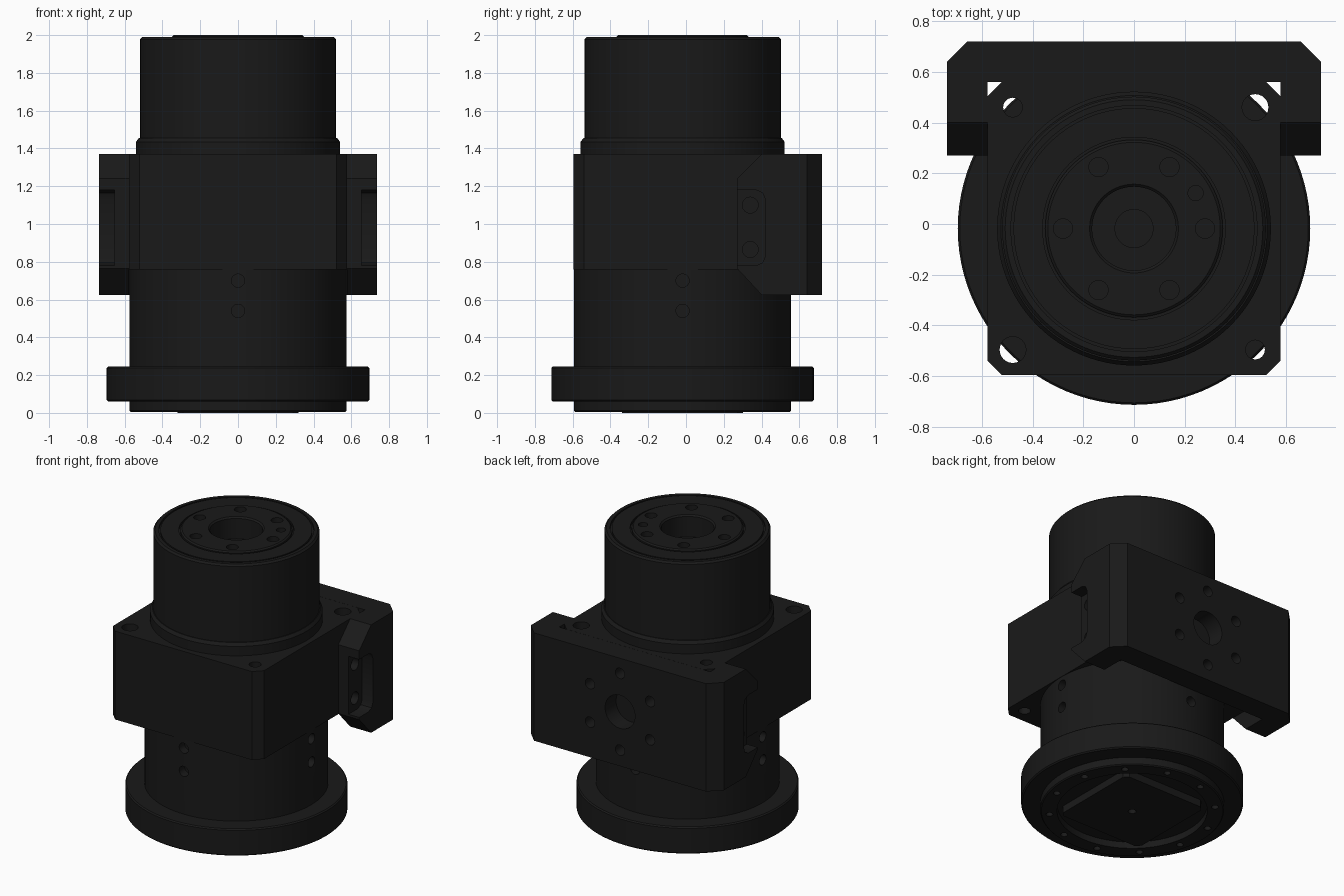
import bpy, bmesh
from math import pi, cos, sin
from mathutils import Matrix, Vector

if "Cube" in bpy.data.objects:
    bpy.data.objects.remove(bpy.data.objects["Cube"])

AXIS_Y = -0.018

black = bpy.data.materials.new("black_metal")
black.use_nodes = True
black.diffuse_color = (0.01, 0.01, 0.01, 1)
black.node_tree.nodes["Principled BSDF"].inputs["Base Color"].default_value = black.diffuse_color


def finish(name, bm):
    bmesh.ops.recalc_face_normals(bm, faces=bm.faces)
    mesh = bpy.data.meshes.new(name)
    bm.to_mesh(mesh)
    bm.free()
    mesh.materials.append(black)
    obj = bpy.data.objects.new(name, mesh)
    bpy.context.collection.objects.link(obj)
    return obj


def activate(obj):
    bpy.ops.object.select_all(action="DESELECT")
    obj.select_set(True)
    bpy.context.view_layer.objects.active = obj


def smooth(obj):
    activate(obj)
    bpy.ops.object.shade_smooth_by_angle(angle=0.5)


def lathe(name, profile, steps=96):
    bm = bmesh.new()
    verts = [bm.verts.new((r, AXIS_Y, z)) for r, z in profile]
    edges = [bm.edges.new(pair) for pair in zip(verts, verts[1:])]
    bmesh.ops.spin(bm, geom=verts + edges, cent=(0, AXIS_Y, 0), axis=(0, 0, 1),
                   angle=2 * pi, steps=steps, use_merge=True)
    bmesh.ops.remove_doubles(bm, verts=bm.verts, dist=1e-5)
    return finish(name, bm)


def prism(bm, outline, offset):
    """Extrude a planar outline of 3D points along an offset."""
    face = bm.faces.new([bm.verts.new(p) for p in outline])
    new = bmesh.ops.extrude_face_region(bm, geom=[face])["geom"]
    moved = [v for v in new if isinstance(v, bmesh.types.BMVert)]
    bmesh.ops.translate(bm, verts=moved, vec=offset)


def hole(bm, centre, direction, radius, depth):
    """Add a cylinder reaching the given depth on both sides of its centre."""
    turn = Vector(direction).to_track_quat("Z", "Y").to_matrix().to_4x4()
    bmesh.ops.create_cone(bm, cap_ends=True, segments=24, radius1=radius, radius2=radius,
                          depth=2 * depth, matrix=Matrix.Translation(centre) @ turn)


def cut(target, bm):
    cutter = finish("cutter", bm)
    cutter.hide_render = True
    mod = target.modifiers.new("holes", "BOOLEAN")
    mod.operation = "DIFFERENCE"
    mod.solver = "EXACT"
    mod.object = cutter
    activate(target)
    bpy.ops.object.modifier_apply(modifier=mod.name)
    bpy.data.objects.remove(cutter)


def ring(count, radius, start=0.0):
    for i in range(count):
        a = start + 2 * pi * i / count
        yield radius * cos(a), radius * sin(a)


def chamfered_square(half, c, z):
    pts = []
    for sx, sy in ((1, 1), (-1, 1), (-1, -1), (1, -1)):
        pair = [(sx * half, sy * (half - c)), (sx * (half - c), sy * half)]
        pts += pair if sx * sy > 0 else pair[::-1]
    return [(x, y + AXIS_Y, z) for x, y in pts]


# Lower housing with flange and recessed underside
base = lathe("lower_housing", [
    (0, .05), (.47, .05), (.47, .005), (.568, .005), (.575, .012), (.575, .06),
    (.687, .06), (.695, .068), (.695, .237), (.687, .245), (.575, .245),
    (.575, .765), (0, .765)])
bm = bmesh.new()
for x, y in ring(4, .575):
    for z in (.54, .70):
        hole(bm, (x, y + AXIS_Y, z), (x, y, 0), .035, .06)
for x, y in ring(12, .52, pi / 12):
    hole(bm, (x, y + AXIS_Y, 0), (0, 0, 1), .022, .04)
cut(base, bm)
smooth(base)

# Square plate set in the underside
bm = bmesh.new()
prism(bm, chamfered_square(.32, .03, 0), (0, 0, .06))
plate = finish("bottom_plate", bm)
bm = bmesh.new()
hole(bm, (0, AXIS_Y, 0), (0, 0, 1), .025, .03)
cut(plate, bm)

# Square middle housing with corner bolt holes
bm = bmesh.new()
prism(bm, chamfered_square(.577, .055, .76), (0, 0, .61))
body = finish("middle_housing", bm)
bm = bmesh.new()
for sx in (-1, 1):
    for sy in (-1, 1):
        hole(bm, (sx * .478, sy * .478 + AXIS_Y, 1.06), (0, 0, 1),
             .052 if sx == sy else .038, .4)
cut(body, bm)
smooth(body)

# Back bracket with two forward ears
bm = bmesh.new()
side = [(.27, .765), (.40, .625), (.72, .625), (.72, 1.37), (.40, 1.37), (.27, 1.24)]
prism(bm, [(-.737, y, z) for y, z in side], (1.474, 0, 0))
bracket = finish("back_bracket", bm)
bm = bmesh.new()
prism(bm, [(-.577, 0, .5), (.577, 0, .5), (.577, .56, .5), (-.577, .56, .5)], (0, 0, 1))
cut(bracket, bm)
bm = bmesh.new()
for s in (-1, 1):
    # Vertical chamfer on the back corner
    prism(bm, [(s * .655, .722, .5), (s * .739, .638, .5), (s * .85, .75, .5),
               (s * .75, .85, .5)], (0, 0, 1))
    # Side pocket, open to the front
    pocket = [(.2, .78), (.37, .78), (.405, .795), (.42, .83),
              (.42, 1.13), (.405, 1.165), (.37, 1.18), (.2, 1.18)]
    prism(bm, [(s * .655, y, z) for y, z in pocket], (s * .2, 0, 0))
cut(bracket, bm)
bm = bmesh.new()
for s in (-1, 1):
    for z in (.865, 1.10):
        hole(bm, (s * .655, .34, z), (1, 0, 0), .042, .05)
# Back bore and its bolt circle
hole(bm, (0, .72, 1.0), (0, 1, 0), .115, .12)
for x, z in ring(6, .265, pi / 6):
    hole(bm, (x, .72, 1.0 + z), (0, 1, 0), .036, .1)
cut(bracket, bm)
smooth(bracket)

# Upper rotating drum with stepped bore and raised face
drum = lathe("upper_drum", [
    (0, 1.365), (.54, 1.365), (.54, 1.435), (.525, 1.455), (.52, 1.455), (.52, 1.978),
    (.508, 1.99), (.485, 1.99), (.485, 1.975), (.475, 1.975), (.475, 1.99),
    (.36, 1.99), (.36, 1.975), (.35, 1.975), (.35, 1.992), (.34, 2.0), (.175, 2.0),
    (.165, 1.99), (.165, 1.85), (.075, 1.85), (.075, 1.6), (0, 1.6)])
bm = bmesh.new()
for x, y in ring(6, .28):
    hole(bm, (x, y + AXIS_Y, 2.0), (0, 0, 1), .038, .08)
hole(bm, (.243, .14 + AXIS_Y, 2.0), (0, 0, 1), .03, .06)
cut(drum, bm)
smooth(drum)
